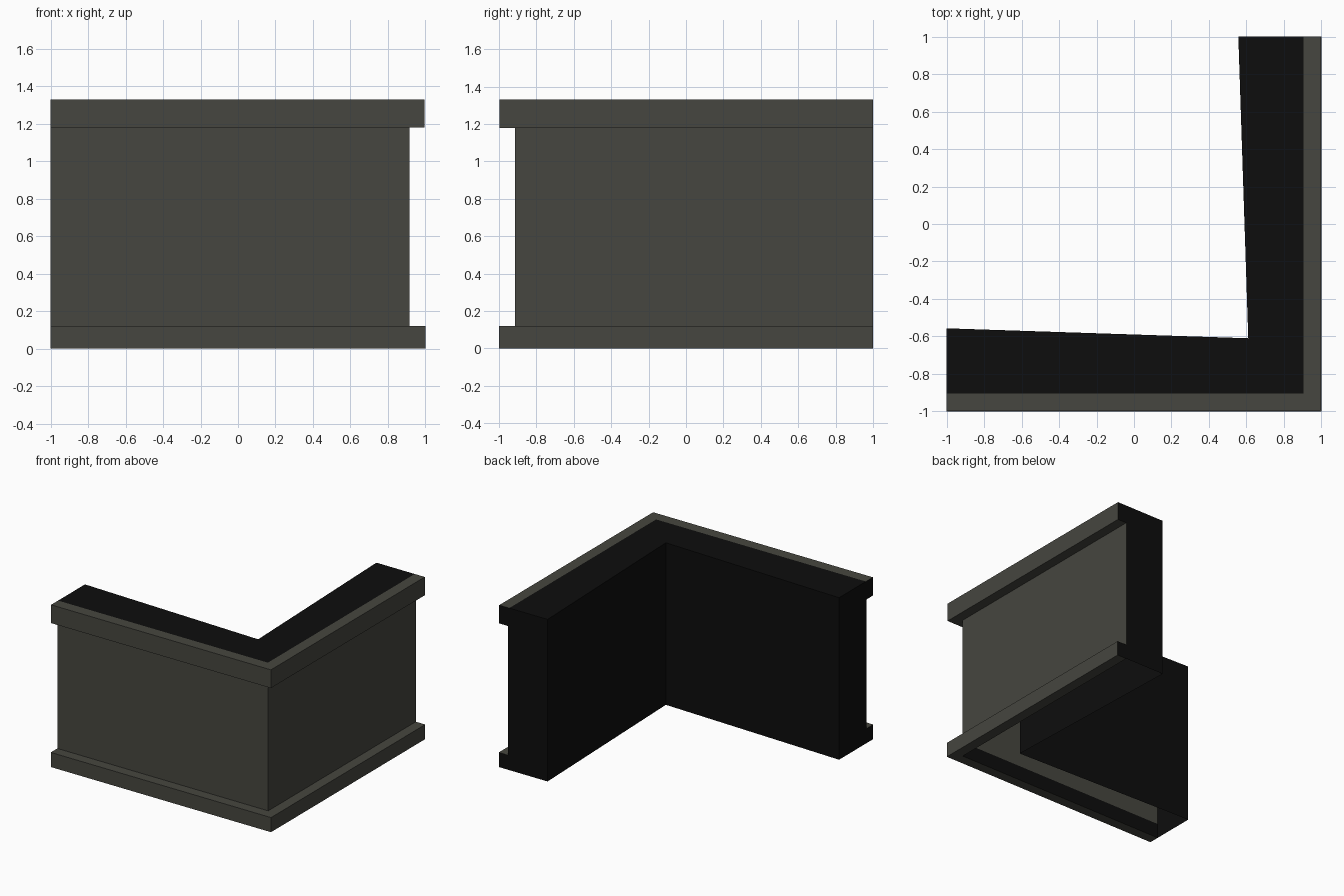
import bpy

if "Cube" in bpy.data.objects:
    bpy.data.objects.remove(bpy.data.objects["Cube"])


def material(name, rgb):
    m = bpy.data.materials.new(name)
    m.diffuse_color = (*rgb, 1)
    m.use_nodes = True
    m.node_tree.nodes["Principled BSDF"].inputs["Base Color"].default_value = m.diffuse_color
    return m


GREY = material("warm grey stone", (0.061, 0.061, 0.050))
BLACK = material("dark inside", (0.004, 0.004, 0.004))


def make(name, verts, faces, mat):
    me = bpy.data.meshes.new(name)
    me.from_pydata(verts, [], faces)
    me.materials.append(mat)
    ob = bpy.data.objects.new(name, me)
    bpy.context.collection.objects.link(ob)
    return ob


def sweep(name, profile, mat):
    """Run a profile of (end offset, corner offset, z) along both mitred arms."""
    verts, faces = [], []
    for e, c, z in profile:
        verts += [(-1, -e, z), (c, -c, z), (e, 1, z)]
    for i in range(len(profile) - 1):
        a, b = 3 * i, 3 * i + 3
        faces += [(a, a + 1, b + 1, b), (a + 1, a + 2, b + 2, b + 1)]
    return make(name, verts, faces, mat)


# Cross-section, outside to inside (open underneath)
WALL, EDGE, CAP = 0.915, 1.0, 0.996
PLINTH_Z, CAP_Z, TOP = 0.12, 1.18, 1.33


def p(d, z):
    return (d, d, z)


plinth = [p(WALL, 0), p(EDGE, 0), p(EDGE, PLINTH_Z), p(WALL, PLINTH_Z)]
panel = [p(WALL, PLINTH_Z), p(WALL, CAP_Z)]
cap = [p(WALL, CAP_Z), p(CAP, CAP_Z), p(CAP, TOP), p(0.905, TOP)]
lining = [p(0.905, TOP), (0.557, 0.61, TOP), (0.557, 0.61, 0)]

sweep("plinth", plinth, GREY)
sweep("wall_panel", panel, GREY)
sweep("top_rail", cap, GREY)
sweep("inner_wall_and_top", lining, BLACK)
# dark back of the plinth, seen through the open underside
sweep("plinth_back", [p(WALL, PLINTH_Z), p(WALL, 0)], BLACK)

# Closed ends of the two arms
outline = plinth + panel[1:] + cap[1:] + lining[1:]
n = len(outline)
make("left_end", [(-1, -e, z) for e, c, z in outline], [tuple(range(n))], BLACK)
make("back_end", [(e, 1, z) for e, c, z in outline], [tuple(reversed(range(n)))], BLACK)
